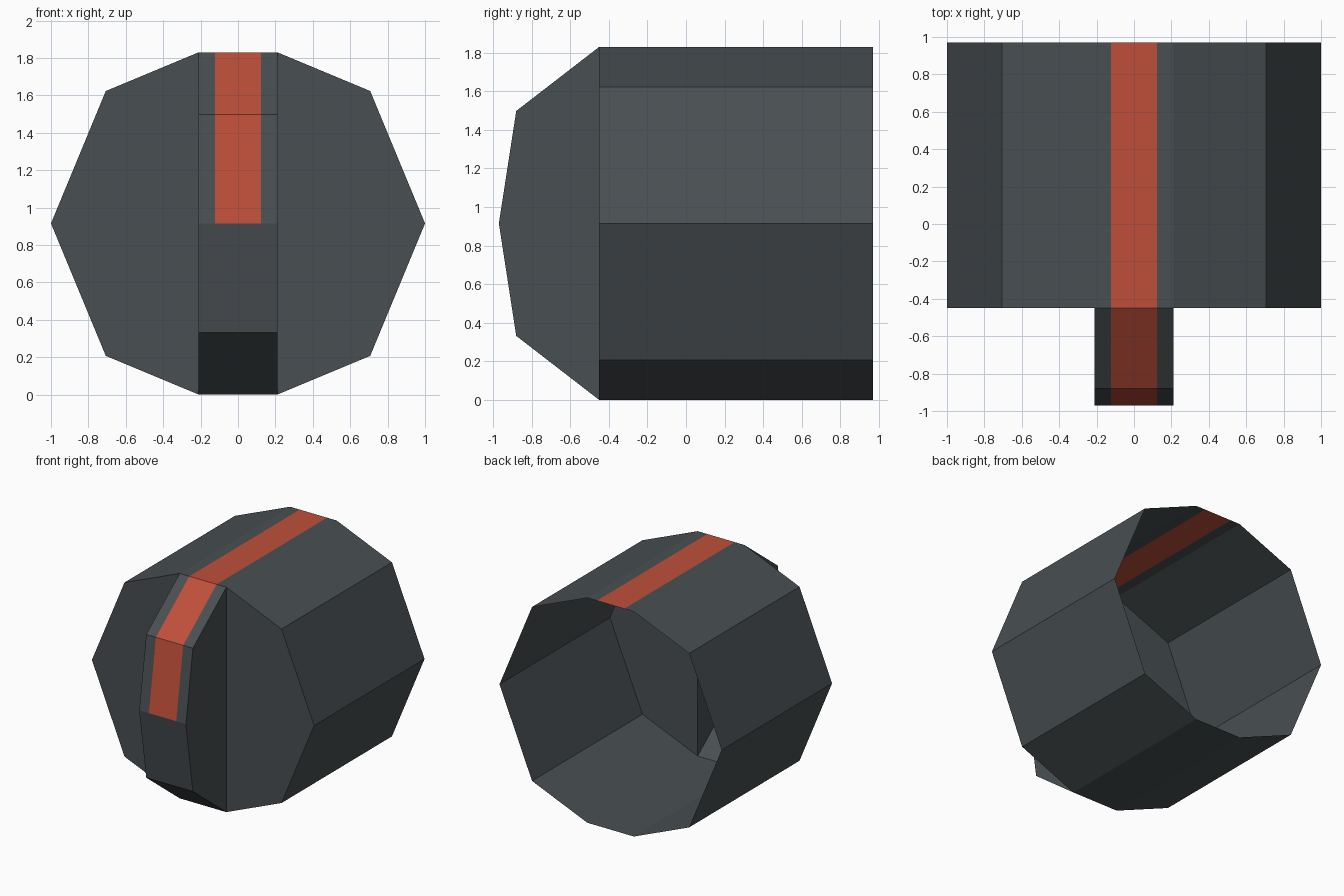
import bpy, bmesh

if "Cube" in bpy.data.objects:
    bpy.data.objects.remove(bpy.data.objects["Cube"])

def material(name, rgb):
    m = bpy.data.materials.new(name)
    m.diffuse_color = (*rgb, 1.0)
    m.use_nodes = True
    m.node_tree.nodes["Principled BSDF"].inputs["Base Color"].default_value = m.diffuse_color
    return m

GREY = material("slate grey", (0.066, 0.078, 0.085))
RED = material("brick red", (0.52, 0.078, 0.042))

H = 1.83            # overall height
MID = H / 2         # centre height, where the front stripe ends
W = 0.21            # half width of ridge and of the flat top
S = 0.123           # half width of the stripe
FRONT, BACK = -0.45, 0.97

def build(name, faces):
    """Make an object from (points, is_red, outward direction) faces."""
    bm = bmesh.new()
    for pts, red, out in faces:
        f = bm.faces.new([bm.verts.new(p) for p in pts])
        f.material_index = int(red)
        f.normal_update()
        if sum(a * b for a, b in zip(f.normal, out)) < 0:
            f.normal_flip()
    bmesh.ops.remove_doubles(bm, verts=bm.verts, dist=1e-4)
    me = bpy.data.meshes.new(name)
    bm.to_mesh(me)
    bm.free()
    me.materials.append(GREY)
    me.materials.append(RED)
    ob = bpy.data.objects.new(name, me)
    bpy.context.collection.objects.link(ob)

# Ten-sided open drum with the stripe along its top
half = [(W, 0), (0.707, 0.207), (1.0, MID), (0.707, H - 0.207), (W, H)]
ring = half + [(S, H), (-S, H)] + [(-x, z) for x, z in reversed(half)]
drum = []
for i, (x0, z0) in enumerate(ring):
    x1, z1 = ring[(i + 1) % len(ring)]
    red = abs(x0) == S and abs(x1) == S
    drum.append(([(x0, FRONT, z0), (x1, FRONT, z1), (x1, BACK, z1), (x0, BACK, z0)],
                 red, (x0 + x1, 0, z0 + z1 - H)))
# Front wall, in two halves beside the ridge
for s in (-1, 1):
    drum.append(([(s * x, FRONT, z) for x, z in half], False, (0, -1, 0)))
build("drum", drum)

# Hollow front ridge, open towards the drum
prof = [(FRONT, H), (-0.88, 1.498), (-0.97, MID), (-0.88, H - 1.498), (FRONT, 0)]
ridge = [([(s * W, y, z) for y, z in prof], False, (s, 0, 0)) for s in (-1, 1)]
for (y0, z0), (y1, z1) in zip(prof, prof[1:]):
    for xa, xb in ((-W, -S), (-S, S), (S, W)):
        red = xa == -S and z1 > MID - 0.01
        ridge.append(([(xa, y0, z0), (xb, y0, z0), (xb, y1, z1), (xa, y1, z1)],
                      red, (0, -1, 0)))
build("front_ridge", ridge)
